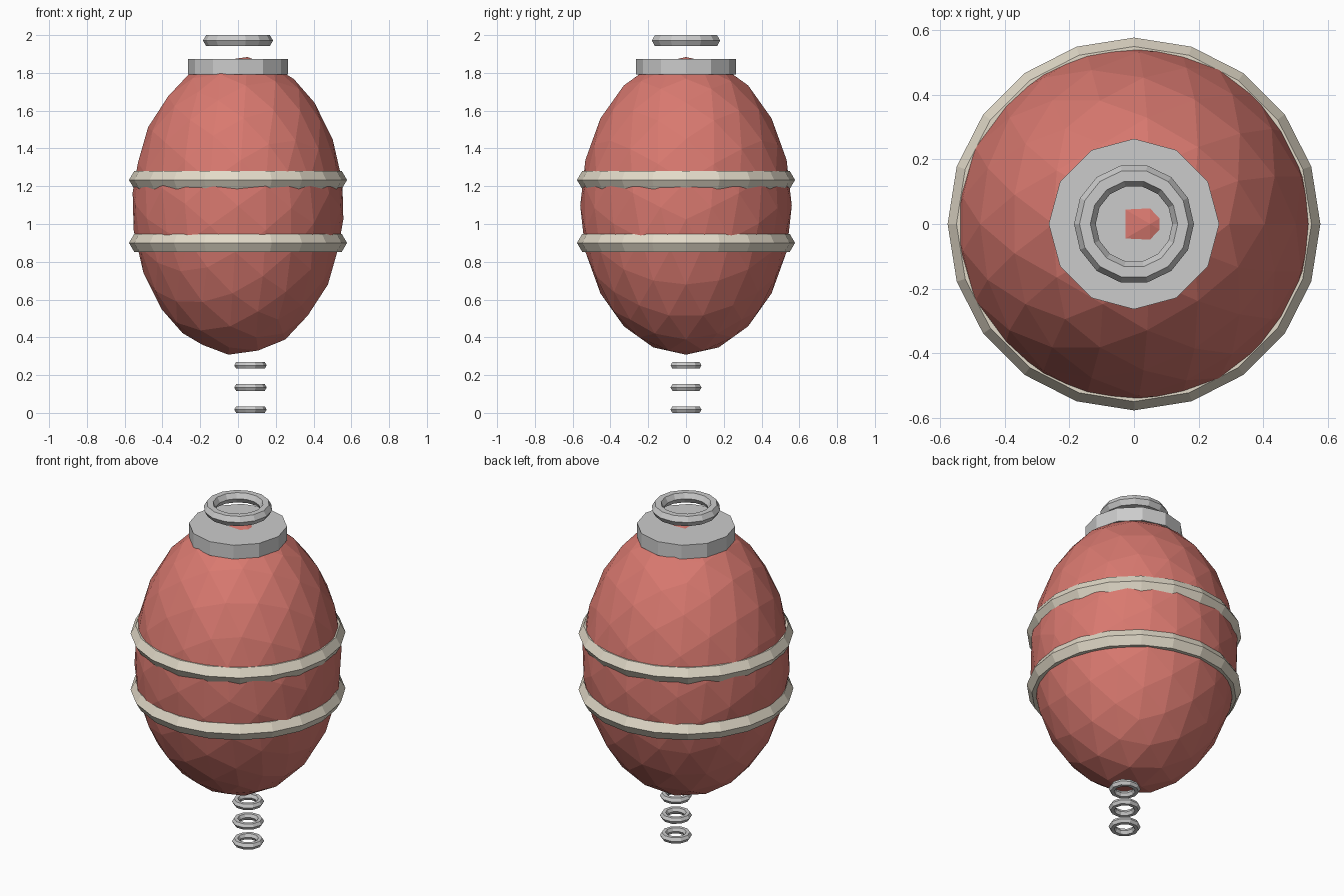
import bpy
import math
from mathutils import Matrix

if "Cube" in bpy.data.objects:
    bpy.data.objects.remove(bpy.data.objects["Cube"])


def material(name, color):
    m = bpy.data.materials.new(name)
    m.diffuse_color = (*color, 1)
    m.use_nodes = True
    m.node_tree.nodes["Principled BSDF"].inputs["Base Color"].default_value = m.diffuse_color
    return m


red = material("red", (0.69, 0.19, 0.16))
cream = material("cream", (0.76, 0.70, 0.58))


def finish(name, mat=None):
    ob = bpy.context.object
    ob.name = name
    if mat:
        ob.data.materials.append(mat)
    return ob


def ring(name, x, z, major, minor, sides, mat=None):
    bpy.ops.mesh.primitive_torus_add(location=(x, 0, z), major_radius=major, minor_radius=minor,
                                     major_segments=sides, minor_segments=6)
    return finish(name, mat)


# Egg-shaped body: faceted icosphere turned so an edge midpoint is the pole, then stretched
bpy.ops.mesh.primitive_ico_sphere_add(subdivisions=3, radius=1, location=(0, 0, 1.096))
body = finish("body", red)
turn = Matrix.Rotation(math.atan(2) / 2, 4, 'Y')
body.data.transform(Matrix.Diagonal((0.56, 0.56, 0.791, 1)) @ turn)

# Bands around the middle
ring("lower_band", 0, 0.90, 0.522, 0.055, 20, cream)
ring("upper_band", 0, 1.233, 0.522, 0.055, 20, cream)

# Collar on top
bpy.ops.mesh.primitive_cylinder_add(vertices=12, radius=0.264, depth=0.082, location=(0, 0, 1.832))
finish("collar")

# Floating hanger ring
ring("hanger_ring", 0, 1.971, 0.152, 0.0335, 14)

# Hanging tail loops
for i in range(3):
    ring(f"tail_loop_{i + 1}", 0.066, 0.0175 + i * 0.117, 0.066, 0.02, 10)
